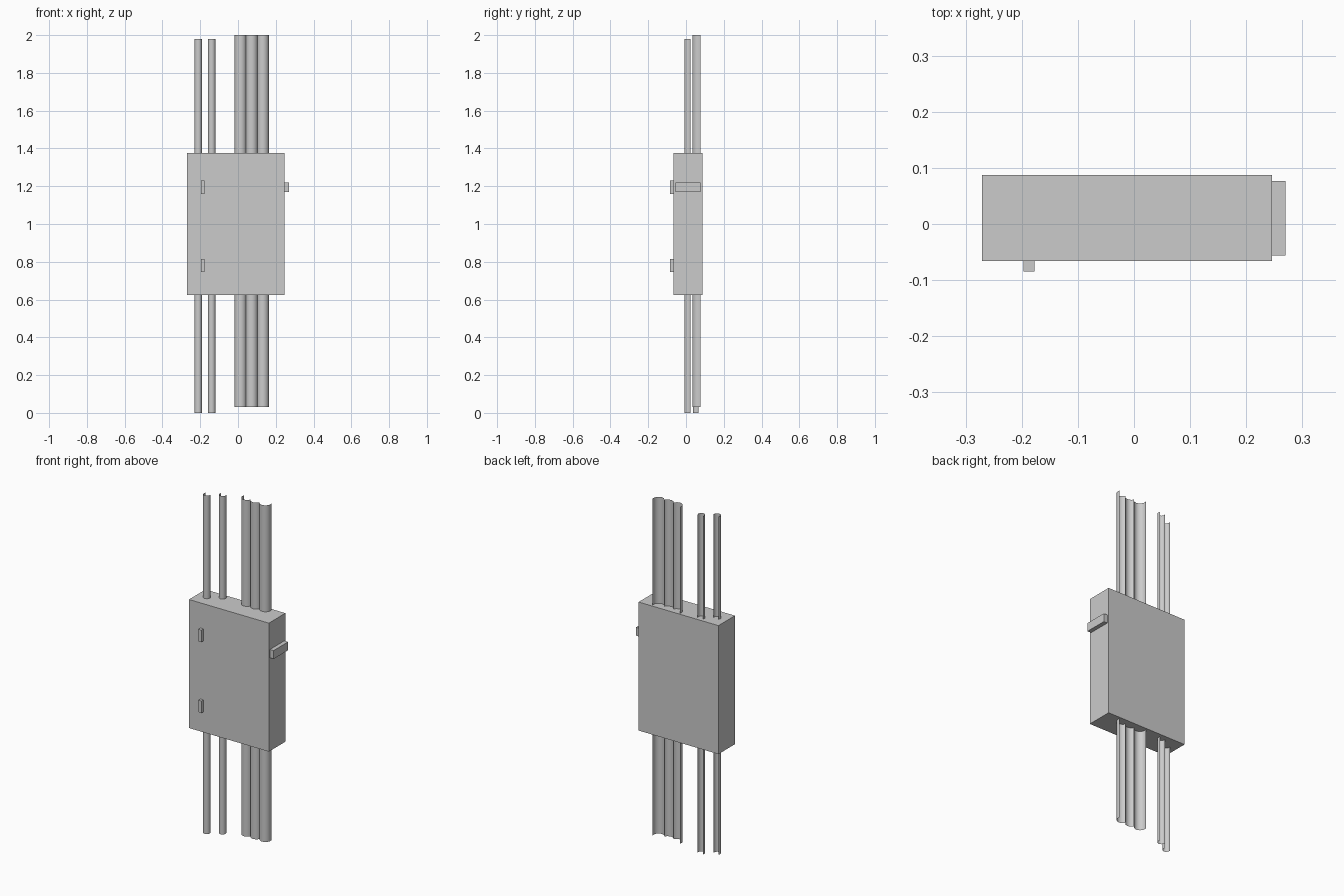
import bpy, math

if "Cube" in bpy.data.objects:
    bpy.data.objects.remove(bpy.data.objects["Cube"])


def add_box(name, x0, x1, y0, y1, z0, z1):
    bpy.ops.mesh.primitive_cube_add(size=1)
    ob = bpy.context.object
    ob.name = name
    ob.location = ((x0 + x1) / 2, (y0 + y1) / 2, (z0 + z1) / 2)
    ob.scale = (x1 - x0, y1 - y0, z1 - z0)
    bpy.ops.object.transform_apply(location=True, scale=True)
    return ob


def arc(cx, cy, r, a0, a1, n):
    # angles in degrees, 270 points to the front
    pts = []
    for i in range(n + 1):
        a = math.radians(a0 + (a1 - a0) * i / n)
        pts.append((cx + r * math.cos(a), cy + r * math.sin(a)))
    return pts


def add_sheet(name, profile, z0, z1):
    # open profile extruded upwards as a thin shell
    n = len(profile)
    verts = [(x, y, z) for z in (z0, z1) for x, y in profile]
    faces = [(i, i + 1, n + i + 1, n + i) for i in range(n - 1)]
    mesh = bpy.data.meshes.new(name)
    mesh.from_pydata(verts, [], faces)
    ob = bpy.data.objects.new(name, mesh)
    bpy.context.collection.objects.link(ob)
    bpy.ops.object.select_all(action='DESELECT')
    ob.select_set(True)
    bpy.context.view_layer.objects.active = ob
    bpy.ops.object.shade_smooth_by_angle(angle=math.radians(40))
    return ob


# Cabinet body, two hinges on the front, latch on the side
add_box("cabinet", -0.271, 0.246, -0.066, 0.087, 0.625, 1.377)
for i, z in enumerate((0.78, 1.195)):
    add_box(f"hinge_{i + 1}", -0.197, -0.177, -0.085, -0.066, z - 0.035, z + 0.035)
add_box("latch", 0.246, 0.27, -0.056, 0.077, 1.17, 1.219)

# Two thin conduits, open at the back
for i, (x, y) in enumerate(((-0.21, 0.012), (-0.139, 0.056))):
    add_sheet(f"thin_conduit_{i + 1}", arc(x, y, 0.02, 146, 394, 12), 0.0, 1.98)

# Three merged wide conduits, open at the back
r, half, cy = 0.032, 0.0295, 0.066
join = math.degrees(math.acos(half / r))
end = math.degrees(math.asin(0.011 / r))
profile = []
for i in range(3):
    a0 = 180 - end if i == 0 else 180 + join
    a1 = 360 + end if i == 2 else 360 - join
    pts = arc(0.014 + i * 2 * half, cy, r, a0, a1, 10)
    profile += pts if i == 0 else pts[1:]
add_sheet("wide_conduits", profile, 0.03, 2.0)
